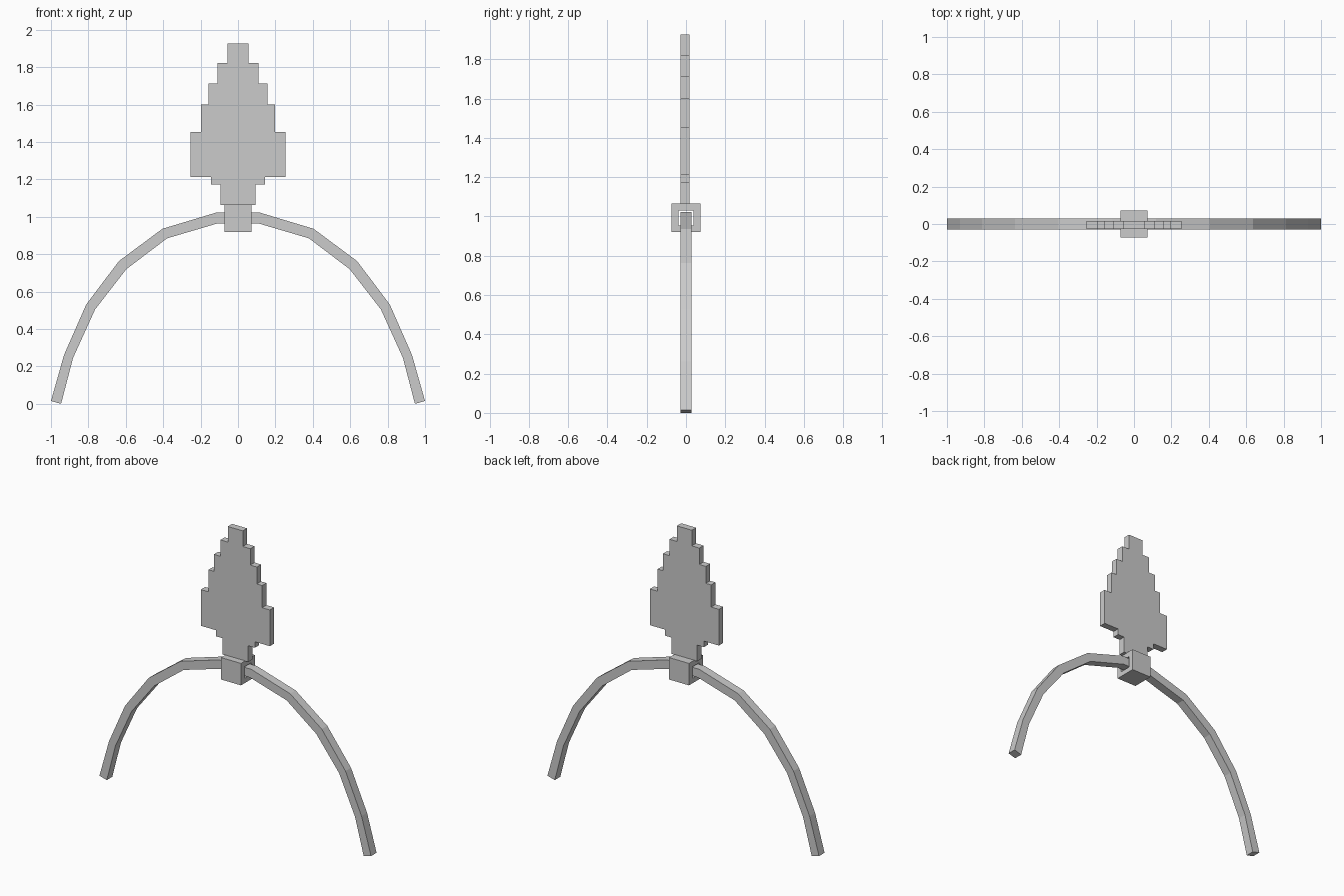
import bpy, bmesh

if "Cube" in bpy.data.objects:
    bpy.data.objects.remove(bpy.data.objects["Cube"])


def prism(name, rings, closed=False):
    """Skin a row of equal cross-section loops; cap the ends unless closed."""
    bm = bmesh.new()
    loops = [[bm.verts.new(p) for p in ring] for ring in rings]
    n = len(loops[0])
    pairs = list(zip(loops, loops[1:]))
    if closed:
        pairs.append((loops[-1], loops[0]))
    for a, b in pairs:
        for i in range(n):
            j = (i + 1) % n
            bm.faces.new((a[i], a[j], b[j], b[i]))
    if not closed:
        bm.faces.new(loops[0])
        bm.faces.new(loops[-1][::-1])
    bmesh.ops.recalc_face_normals(bm, faces=bm.faces)
    mesh = bpy.data.meshes.new(name)
    bm.to_mesh(mesh)
    bm.free()
    obj = bpy.data.objects.new(name, mesh)
    bpy.context.collection.objects.link(obj)
    return obj


# Arched band: (outer x, outer z, inner x, inner z) for the right half, mirrored
half = [(1.0, 0.015, 0.946, 0.0), (0.93, 0.262, 0.882, 0.245),
        (0.812, 0.53, 0.764, 0.505), (0.637, 0.763, 0.597, 0.72),
        (0.404, 0.936, 0.379, 0.885), (0.118, 1.022, 0.108, 0.965)]
stations = half + [(-a, b, -c, d) for a, b, c, d in reversed(half)]
w = 0.029
prism("band", [[(a, -w, b), (a, w, b), (c, w, d), (c, -w, d)]
               for a, b, c, d in stations])

# Square sleeve around the top of the band
def square(x, r, zc):
    return [(x, -r, zc - r), (x, r, zc - r), (x, r, zc + r), (x, -r, zc + r)]

s = 0.073
prism("sleeve", [square(-s, s, 0.993), square(s, s, 0.993),
                 square(s, 0.038, 0.991), square(-s, 0.038, 0.991)], closed=True)

# Stepped leaf-shaped plate: (half width, bottom z, top z) per tier
tiers = [(0.094, 1.064, 1.172), (0.144, 1.172, 1.212), (0.254, 1.212, 1.453),
         (0.197, 1.453, 1.60), (0.158, 1.60, 1.713), (0.11, 1.713, 1.822),
         (0.055, 1.822, 1.926)]
right = [(x, z) for x, lo, hi in tiers for z in (lo, hi)]
outline = right + [(-x, z) for x, z in reversed(right)]
prism("leaf_plate", [[(x, y, z) for x, z in outline] for y in (-0.028, 0.017)])
